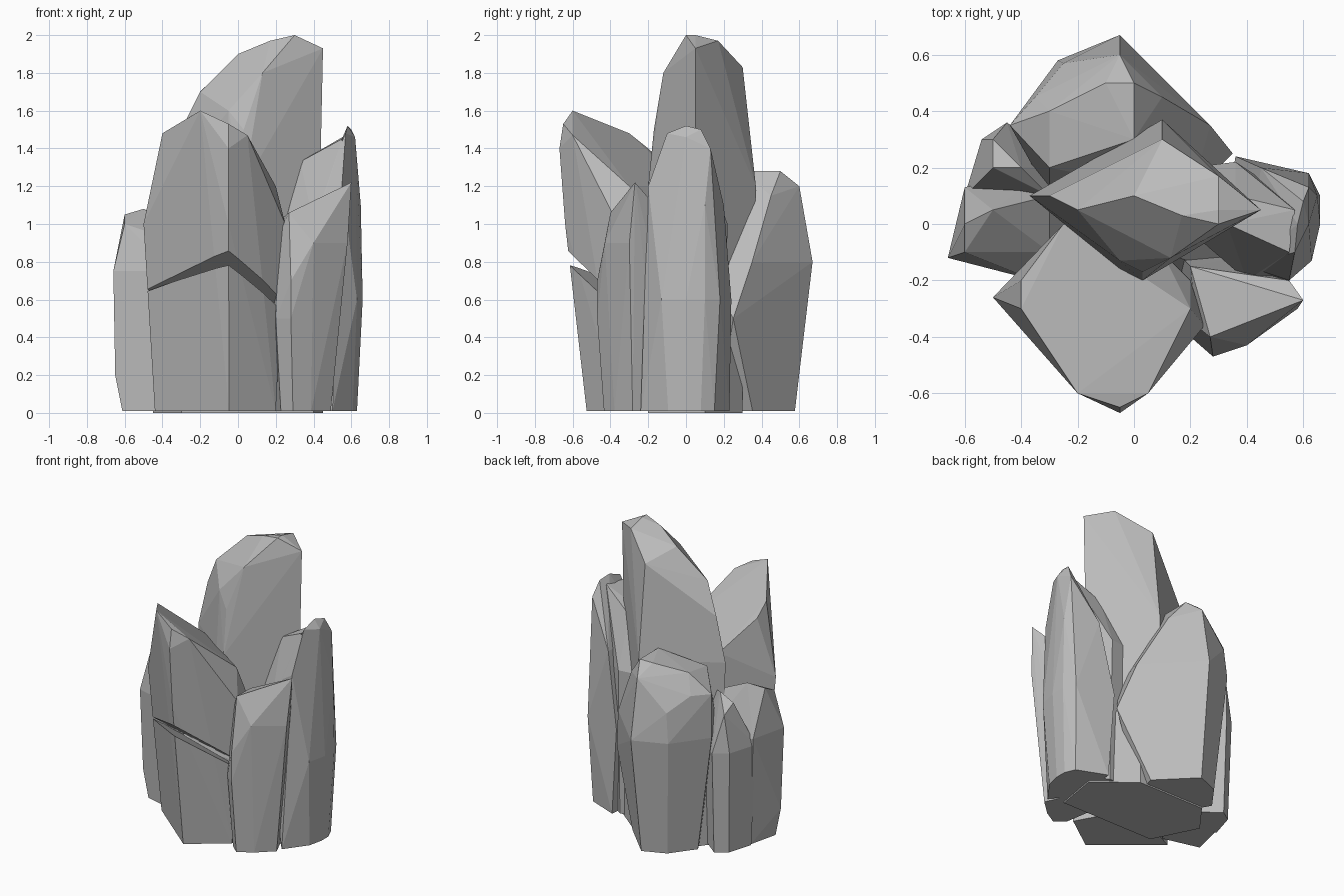
import bpy
import bmesh
from mathutils import Vector

default_cube = bpy.data.objects.get("Cube")
if default_cube:
    bpy.data.objects.remove(default_cube, do_unlink=True)

# One plain stone colour shared by every rock
stone_colour = (.5, .5, .5, 1)
stone = bpy.data.materials.new("grey_stone")
stone.use_nodes = True
stone.diffuse_color = stone_colour
stone_shader = stone.node_tree.nodes["Principled BSDF"]
stone_shader.inputs["Base Color"].default_value = stone_colour


def wrap_in_shell(bm, corners):
    """Stretch a convex faceted shell around the corners."""
    for corner in corners:
        bm.verts.new(corner)
    hull = bmesh.ops.convex_hull(bm, input=bm.verts[:])
    leftovers = set(hull["geom_interior"]) | set(hull["geom_unused"])
    inner_verts = [item for item in leftovers if isinstance(item, bmesh.types.BMVert)]
    bmesh.ops.delete(bm, geom=inner_verts, context="VERTS")


def slice_rock(bm, crack_point, crack_normal):
    """Remove the stone on the side the normal points to and cap the cut."""
    geometry = bm.verts[:] + bm.edges[:] + bm.faces[:]
    cut = bmesh.ops.bisect_plane(bm, geom=geometry, plane_co=crack_point,
                                 plane_no=crack_normal, clear_outer=True)
    rim = [item for item in cut["geom_cut"] if isinstance(item, bmesh.types.BMEdge)]
    bmesh.ops.contextual_create(bm, geom=rim)


def rock(name, waist, foot, outline, crown, crack=None, ground=.01):
    """Widest outline at waist height, shrunk by foot at the ground, then chipped corners."""
    middle = sum((Vector(point) for point in outline), Vector((0, 0))) / len(outline)
    corners = [(x, y, waist) for x, y in outline]
    for point in outline:
        base = middle.lerp(Vector(point), foot)
        corners.append((base.x, base.y, ground))
    bm = bmesh.new()
    wrap_in_shell(bm, corners + crown)
    if crack:
        slice_rock(bm, *crack)
    # Merge nearly flat triangles into broad facets
    bmesh.ops.dissolve_limit(bm, angle_limit=.05, verts=bm.verts[:], edges=bm.edges[:])
    bmesh.ops.recalc_face_normals(bm, faces=bm.faces[:])
    mesh = bpy.data.meshes.new(name)
    bm.to_mesh(mesh)
    bm.free()
    mesh.materials.append(stone)
    rock_object = bpy.data.objects.new(name, mesh)
    bpy.context.collection.objects.link(rock_object)


# Low core that joins the rocks at the ground
rock("core_rock", waist=.5, foot=1, ground=0,
     outline=[(-.45, .1), (-.3, -.2), (.4, -.2), (.45, .1), (.2, .3), (-.3, .3)],
     crown=[(-.3, .1, .9), (.2, .1, 1), (.1, -.1, .9)])

# Tall central rock with a slanted, rounded crown
rock("tall_centre_rock", waist=1.2, foot=.9,
     outline=[(-.37, .1), (.1, .37), (.45, .05), (.03, -.2), (-.05, -.16)],
     crown=[(-.3, .1, 1.5), (-.2, .05, 1.7), (-.05, -.13, 1.6), (.03, -.17, 1.5),
            (.13, -.12, 1.8), (0, .1, 1.9), (.1, .3, 1.83), (.3, .17, 1.97),
            (.17, .03, 1.97), (.3, 0, 2), (.3, .05, 2), (.45, .05, 1.93)])

# Front rock, split in two by a wedge-shaped crack
front_rock_shape = dict(
    waist=1, foot=.7,
    outline=[(-.5, -.26), (-.05, -.64), (.25, -.36), (.2, -.2), (.1, -.1), (-.25, 0)],
    crown=[(-.05, -.67, 1.4), (-.05, -.65, 1.53), (-.2, -.6, 1.6), (.05, -.6, 1.47),
           (.2, -.3, 1.2), (-.25, 0, 1.2), (-.4, -.2, 1.4), (-.4, -.3, 1.48),
           (-.44, -.2, .01), (.2, -.35, .01)])
crack_roof = Vector((.2, .75, 1))
crack_floor = Vector((.25, .65, 1))
rock("front_rock_upper", crack=((0, -.6, .83), -crack_roof), **front_rock_shape)
rock("front_rock_lower", crack=((0, -.6, .76), crack_floor), **front_rock_shape)

# Pair of short rocks on the side
rock("side_rock_front", waist=.75, foot=.8,
     outline=[(-.66, -.12), (-.6, .13), (-.3, .2), (-.2, 0), (-.35, -.2)],
     crown=[(-.65, -.1, .2), (-.6, -.1, 1), (-.6, 0, 1.05), (-.5, .05, 1.08),
            (-.3, -.1, .9), (-.3, .1, 1)])
rock("side_rock_back", waist=.7, foot=.85,
     outline=[(-.6, .1), (-.54, .3), (-.45, .36), (-.25, .2), (-.3, 0)],
     crown=[(-.5, .2, 1), (-.5, .3, .95), (-.4, .2, 1.05), (-.3, .1, 1)])

# Broad back rock with a domed top
rock("back_rock", waist=.8, foot=.7,
     outline=[(-.05, .67), (-.27, .58), (-.44, .35), (-.3, .1), (.2, .1), (.27, .35)],
     crown=[(-.05, .6, .3), (-.25, .57, 1), (-.44, .35, 1.1), (-.35, .45, 1.1),
            (-.05, .6, 1.2), (0, .5, 1.28), (-.1, .5, 1.28), (-.3, .4, 1.23),
            (-.3, .2, 1.2), (0, .3, 1.28), (.1, .45, 1.15), (.35, .25, .5)])

# Upright rock and its inner shoulder on the opposite side
rock("upright_rock", waist=.6, foot=.75,
     outline=[(.36, .24), (.62, .18), (.66, .1), (.66, 0), (.63, -.13),
              (.55, -.2), (.3, -.1)],
     crown=[(.5, -.24, .01), (.4, .23, .01), (.6, .15, .01), (.55, -.2, 1.2),
            (.65, .1, 1.1), (.62, .13, 1.4), (.62, 0, 1.46), (.57, -.1, 1.48),
            (.58, 0, 1.52), (.6, .08, 1.5), (.45, .2, 1.1), (.4, -.15, 1.1)])
rock("upright_rock_shoulder", waist=1, foot=.9,
     outline=[(.25, -.07), (.4, -.2), (.54, -.2), (.54, .1), (.36, .22), (.2, .2)],
     crown=[(.33, 0, 1.33), (.36, .1, 1.33), (.55, -.1, 1.45), (.57, .05, 1.47)])

# Front corner rock leaning outward to a sharp peak
rock("corner_rock", waist=.5, foot=.8,
     outline=[(.2, -.4), (.28, -.47), (.4, -.4), (.53, -.28), (.45, -.1), (.15, -.1)],
     crown=[(.6, -.27, 1.22), (.55, -.2, 1.14), (.58, -.3, .9), (.28, -.47, .7),
            (.4, -.43, .9), (.27, -.4, 1.06), (.22, -.36, .95), (.2, -.15, 1)])
